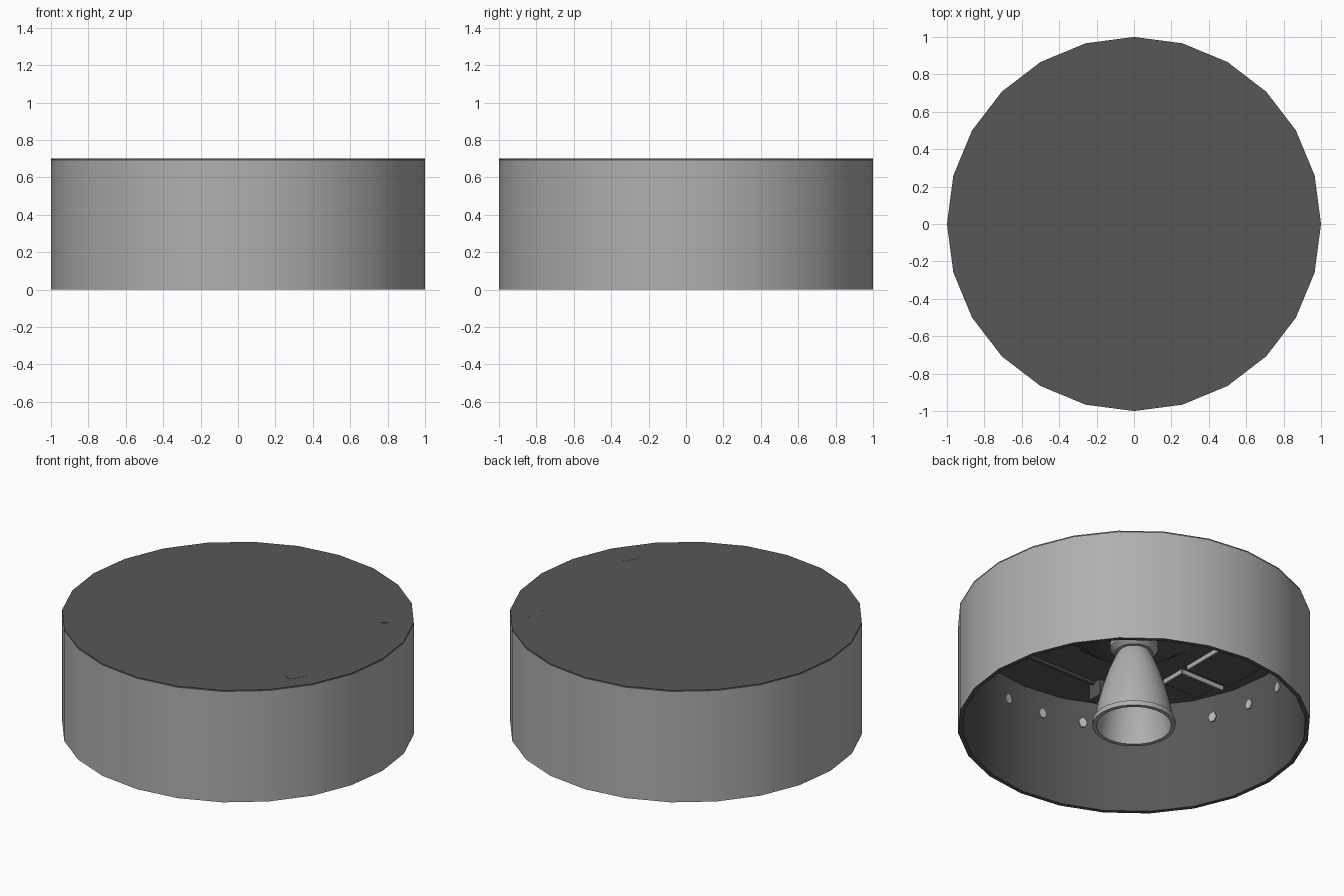
import bpy, bmesh, math
from mathutils import Matrix

if "Cube" in bpy.data.objects:
    bpy.data.objects.remove(bpy.data.objects["Cube"])


def mat(name, v):
    m = bpy.data.materials.new(name)
    m.diffuse_color = (v, v, v, 1)
    m.use_nodes = True
    m.node_tree.nodes["Principled BSDF"].inputs["Base Color"].default_value = m.diffuse_color
    return m


LIGHT = mat("light_grey", 0.43)
DARK = mat("dark_grey", 0.095)
PALE = mat("pale_metal", 0.5)


def finish(name, bm, mats, smooth=True, recalc=True):
    if recalc:
        bmesh.ops.recalc_face_normals(bm, faces=bm.faces)
    me = bpy.data.meshes.new(name)
    bm.to_mesh(me)
    bm.free()
    for m in mats:
        me.materials.append(m)
    ob = bpy.data.objects.new(name, me)
    bpy.context.collection.objects.link(ob)
    if smooth:
        bpy.ops.object.select_all(action='DESELECT')
        ob.select_set(True)
        bpy.context.view_layer.objects.active = ob
        bpy.ops.object.shade_smooth_by_angle(angle=math.radians(35))
    return ob


def lathe(name, profile, n, mats, closed=False, rule=None):
    """Spin (radius, z) points about the z axis."""
    bm = bmesh.new()
    rings = []
    for r, z in profile:
        if r == 0:
            rings.append([bm.verts.new((0, 0, z))] * n)
        else:
            rings.append([bm.verts.new((r * math.cos(2 * math.pi * i / n),
                                        r * math.sin(2 * math.pi * i / n), z)) for i in range(n)])
    pairs = list(zip(rings, rings[1:]))
    if closed:
        pairs.append((rings[-1], rings[0]))
    for k, (a, b) in enumerate(pairs):
        for i in range(n):
            j = (i + 1) % n
            vs = list(dict.fromkeys((a[i], a[j], b[j], b[i])))
            f = bm.faces.new(vs)
            f.material_index = rule(k) if rule else 0
    return finish(name, bm, mats)


def box(name, centre, size, m, angle=0.0):
    bm = bmesh.new()
    bmesh.ops.create_cube(bm, size=1)
    bm.transform(Matrix.Translation(centre) @ Matrix.Rotation(angle, 4, 'Z')
                 @ Matrix.Diagonal((*size, 1)))
    return finish(name, bm, [m], smooth=False)


# outer skirt: light outside, dark rim and inside
lathe("skirt_wall", [(1, 0.69), (1, 0), (0.975, 0), (0.975, 0.69)], 24,
      [LIGHT, DARK], closed=True, rule=lambda k: 0 if k == 0 else 1)

# top plate, its underside is the ceiling
lathe("top_plate", [(0, 0.70), (1, 0.70), (1, 0.69), (0, 0.69)], 24, [DARK])

# engine mount under the ceiling
lathe("engine_mount", [(0.42, 0.69), (0.40, 0.64), (0.29, 0.56), (0.15, 0.54), (0, 0.54)], 32, [DARK])

# engine collar
lathe("engine_collar", [(0, 0.55), (0.12, 0.55), (0.137, 0.53), (0.137, 0.50),
                        (0.105, 0.475), (0, 0.475)], 32, [LIGHT])

# engine bell, hollow with a lip at the exit
lathe("engine_bell", [(0.085, 0.48), (0.108, 0.44), (0.145, 0.35), (0.183, 0.23), (0.21, 0.12),
                      (0.222, 0.035), (0.235, 0.03), (0.235, 0.0), (0.212, 0.0),
                      (0.195, 0.12), (0.168, 0.23), (0.13, 0.35), (0.08, 0.45), (0, 0.46)],
      32, [LIGHT])

# hexagonal studs, one per inner wall face
bm = bmesh.new()
for i in range(24):
    a = math.radians(7.5 + 15 * i)
    r = 0.975 * math.cos(math.radians(7.5))
    bmesh.ops.create_cone(
        bm, cap_ends=True, segments=6, radius1=0.034, radius2=0.034, depth=0.016,
        matrix=Matrix.Translation((r * math.cos(a), r * math.sin(a), 0.55))
        @ Matrix.Rotation(a, 4, 'Z') @ Matrix.Rotation(math.pi / 2, 4, 'Y')
        @ Matrix.Diagonal((1, 0.75, 1, 1)))
finish("wall_studs", bm, [PALE], smooth=False)

# ceiling panels with light edge strips
box("middle_panel", (-0.72, 0, 0.675), (0.30, 0.40, 0.03), DARK)
box("middle_panel_strip", (-0.567, 0, 0.675), (0.012, 0.40, 0.028), LIGHT)
for s, side in ((-1, "right"), (1, "left")):
    box(side + "_panel", (-0.69, s * 0.33, 0.675), (0.24, 0.15, 0.03), DARK)
    box(side + "_panel_end_strip", (-0.567, s * 0.33, 0.675), (0.012, 0.16, 0.028), LIGHT)
    box(side + "_panel_side_strip", (-0.72, s * 0.253, 0.675), (0.30, 0.012, 0.028), LIGHT)
    # ceiling beams and equipment boxes
    box(side + "_beam", (-0.05, s * 0.69, 0.683), (1.1, 0.02, 0.014), DARK)
    box(side + "_equipment_box", (-0.33, s * 0.68, 0.64), (0.10, 0.09, 0.10), DARK)
    box(side + "_corner_unit", (0.72, s * 0.46, 0.66), (0.08, 0.11, 0.082), DARK,
        s * math.radians(32.6))
